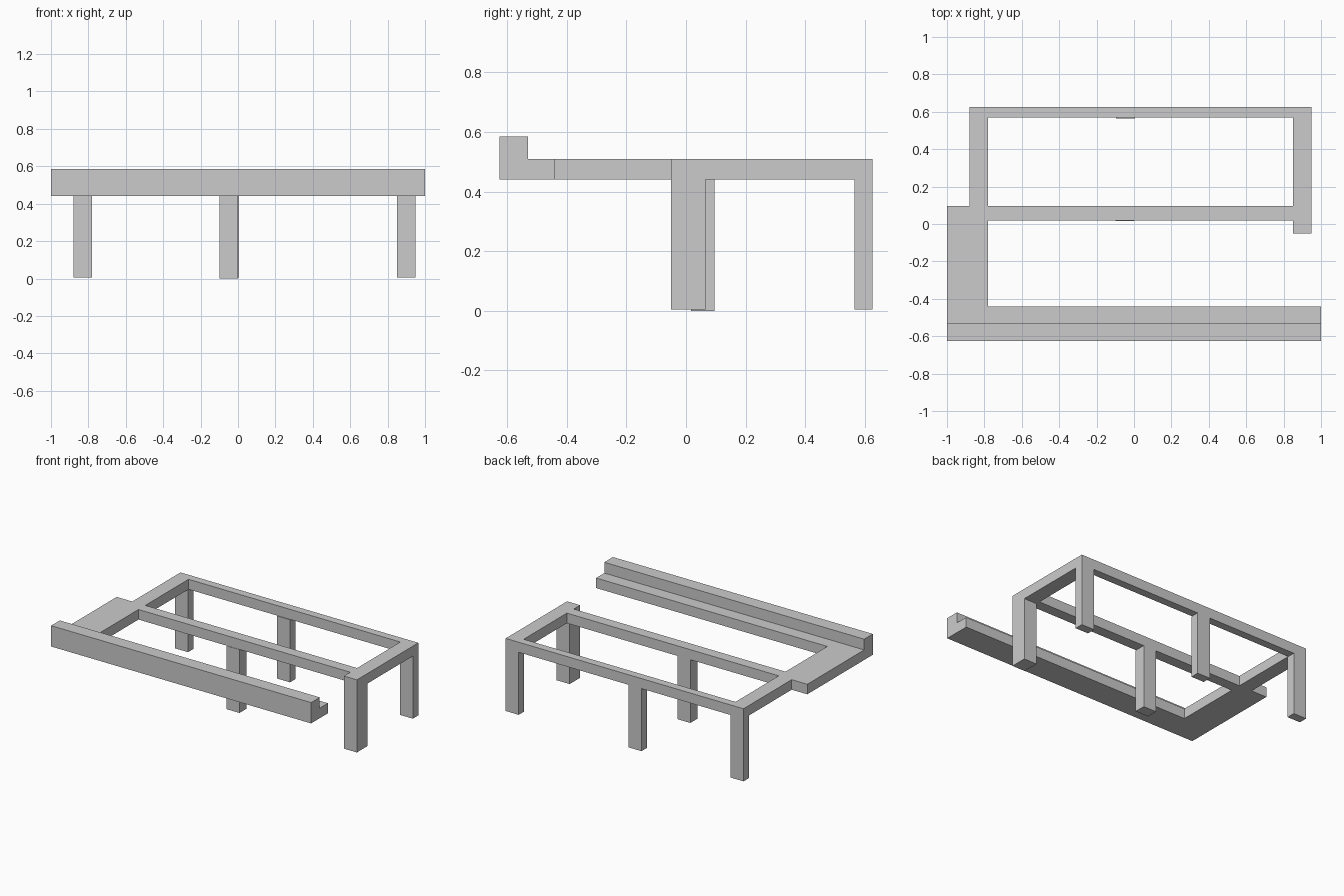
import bpy, bmesh
from mathutils import Vector

if "Cube" in bpy.data.objects:
    bpy.data.objects.remove(bpy.data.objects["Cube"])

Z_LOW, Z_TOP, Z_LIP = 0.44, 0.51, 0.585


def prism(name, loops, place, sweep):
    """Fill an outline (with optional holes) and extrude it along sweep."""
    bm = bmesh.new()
    edges = []
    for loop in loops:
        vs = [bm.verts.new(place(a, b)) for a, b in loop]
        edges += [bm.edges.new((v, vs[(i + 1) % len(vs)])) for i, v in enumerate(vs)]
    bmesh.ops.triangle_fill(bm, edges=edges, use_beauty=True, use_dissolve=False)
    ext = bmesh.ops.extrude_face_region(bm, geom=bm.faces[:], use_keep_orig=True)
    moved = [g for g in ext["geom"] if isinstance(g, bmesh.types.BMVert)]
    bmesh.ops.translate(bm, verts=moved, vec=Vector(sweep))
    bmesh.ops.recalc_face_normals(bm, faces=bm.faces[:])
    mesh = bpy.data.meshes.new(name)
    bm.to_mesh(mesh)
    bm.free()
    obj = bpy.data.objects.new(name, mesh)
    bpy.context.collection.objects.link(obj)
    return obj


def leg(name, x0, x1, y0, y1, z0=0.005):
    rect = [(x0, y0), (x1, y0), (x1, y1), (x0, y1)]
    prism(name, [rect], lambda x, y: (x, y, z0), (0, 0, Z_LOW - z0))


# Flat frame: left arm, middle rail, right rail and back rail around one opening
outline = [(-1, -0.44), (-0.78, -0.44), (-0.78, 0.02), (0.85, 0.02),
           (0.85, -0.05), (0.95, -0.05), (0.95, 0.625), (-0.88, 0.625),
           (-0.88, 0.095), (-1, 0.095)]
opening = [(-0.78, 0.095), (0.85, 0.095), (0.85, 0.57), (-0.78, 0.57)]
prism("frame", [outline, opening], lambda x, y: (x, y, Z_LOW), (0, 0, Z_TOP - Z_LOW))

# Front beam: stepped L profile swept along x
step = [(-0.625, Z_LOW), (-0.44, Z_LOW), (-0.44, Z_TOP),
        (-0.53, Z_TOP), (-0.53, Z_LIP), (-0.625, Z_LIP)]
prism("front_beam", [step], lambda y, z: (-1, y, z), (2, 0, 0))

# Back legs
for side, x0 in (("left", -0.88), ("middle", -0.095), ("right", 0.85)):
    leg("back_leg_" + side, x0, x0 + 0.10, 0.565, 0.625)

# Legs under the middle rail and the right rail's front end
leg("middle_leg", -0.10, 0.0, 0.017, 0.095, 0.0)
leg("front_leg_right", 0.85, 0.95, -0.05, 0.065)
